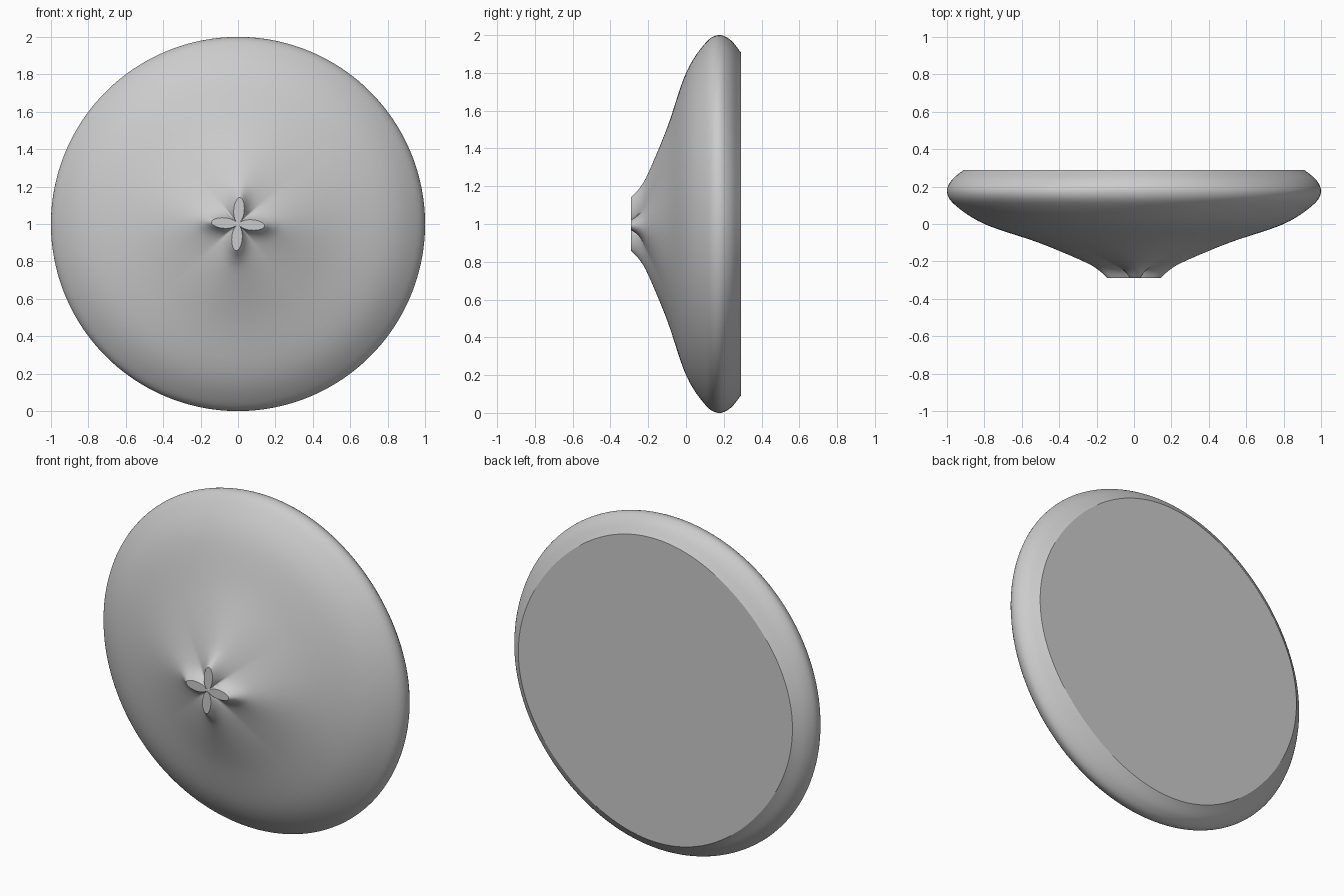
import bpy, bmesh
from math import sin, cos, pi, radians
from mathutils import Vector

cube = bpy.data.objects.get("Cube")
if cube:
    bpy.data.objects.remove(cube, do_unlink=True)

grey = bpy.data.materials.new("plain grey")
grey.use_nodes = True
colour = (0.6, 0.6, 0.6, 1)
grey.diffuse_color = colour
grey.node_tree.nodes["Principled BSDF"].inputs["Base Color"].default_value = colour

PETALS, STEPS, TWIST, TIP = 4, 40, radians(-4), 0.142

# Rows from front to back: depth, outer radius, roundness (0 petals, 1 circle), diagonal flattening
rows = [Vector(r) for r in (
    (-0.29, TIP, 0, 0), (-0.245, 0.192, 0.25, 0), (-0.2, 0.27, 0.56, 0),
    (-0.1, 0.51, 0.87, 0), (0, 0.80, 0.97, 0), (0.1, 0.955, 1, 0),
    (0.17, 1, 1, 0), (0.235, 0.975, 1, 0.006), (0.29, 0.91, 1, 0.014))]


def smooth_rows(points, cuts):
    """Catmull-Rom curve through the rows."""
    ends = [points[0] * 2 - points[1]] + points + [points[-1] * 2 - points[-2]]
    out = []
    for a, b, c, d in zip(ends, ends[1:], ends[2:], ends[3:]):
        for i in range(cuts):
            t = i / cuts
            out.append(b + (c - a) * (t / 2)
                       + (a * 2 - b * 5 + c * 4 - d) * (t * t / 2)
                       + (b * 3 - a - c * 3 + d) * (t ** 3 / 2))
    return out + [points[-1]]


def section(row):
    """One cross-section, blended from a four-petal outline to a circle."""
    depth, radius, roundness, flat = row
    ring = []
    for p in range(PETALS):
        for s in range(STEPS):
            u = s / STEPS
            phi = 2 * pi * u - pi
            turn = p * 2 * pi / PETALS + TWIST
            inner = 0.008
            half = (TIP - inner) / 2
            px, pz = inner + half * (1 + cos(phi)), 0.028 * sin(phi)
            angle = (u - 0.5) * 2 * pi / PETALS
            big = (radius - (1 - roundness) * TIP) * (1 - flat * (1 - cos(4 * angle)))
            x = (1 - roundness) * px + big * cos(angle)
            z = (1 - roundness) * pz + big * sin(angle)
            ring.append((x * cos(turn) - z * sin(turn), depth,
                         1 + x * sin(turn) + z * cos(turn)))
    return ring


# Lofted dish with flat front petals and a flat back
bm = bmesh.new()
rings = [[bm.verts.new(co) for co in section(r)] for r in smooth_rows(rows, 6)]
for a, b in zip(rings, rings[1:]):
    for i in range(len(a)):
        j = (i + 1) % len(a)
        bm.faces.new((a[i], a[j], b[j], b[i])).smooth = True
for cap in (bm.faces.new(rings[0]), bm.faces.new(rings[-1])):
    for edge in cap.edges:
        edge.smooth = False
bmesh.ops.recalc_face_normals(bm, faces=bm.faces)

mesh = bpy.data.meshes.new("petal_dish")
bm.to_mesh(mesh)
bm.free()
mesh.materials.append(grey)
bpy.context.collection.objects.link(bpy.data.objects.new("petal_dish", mesh))
